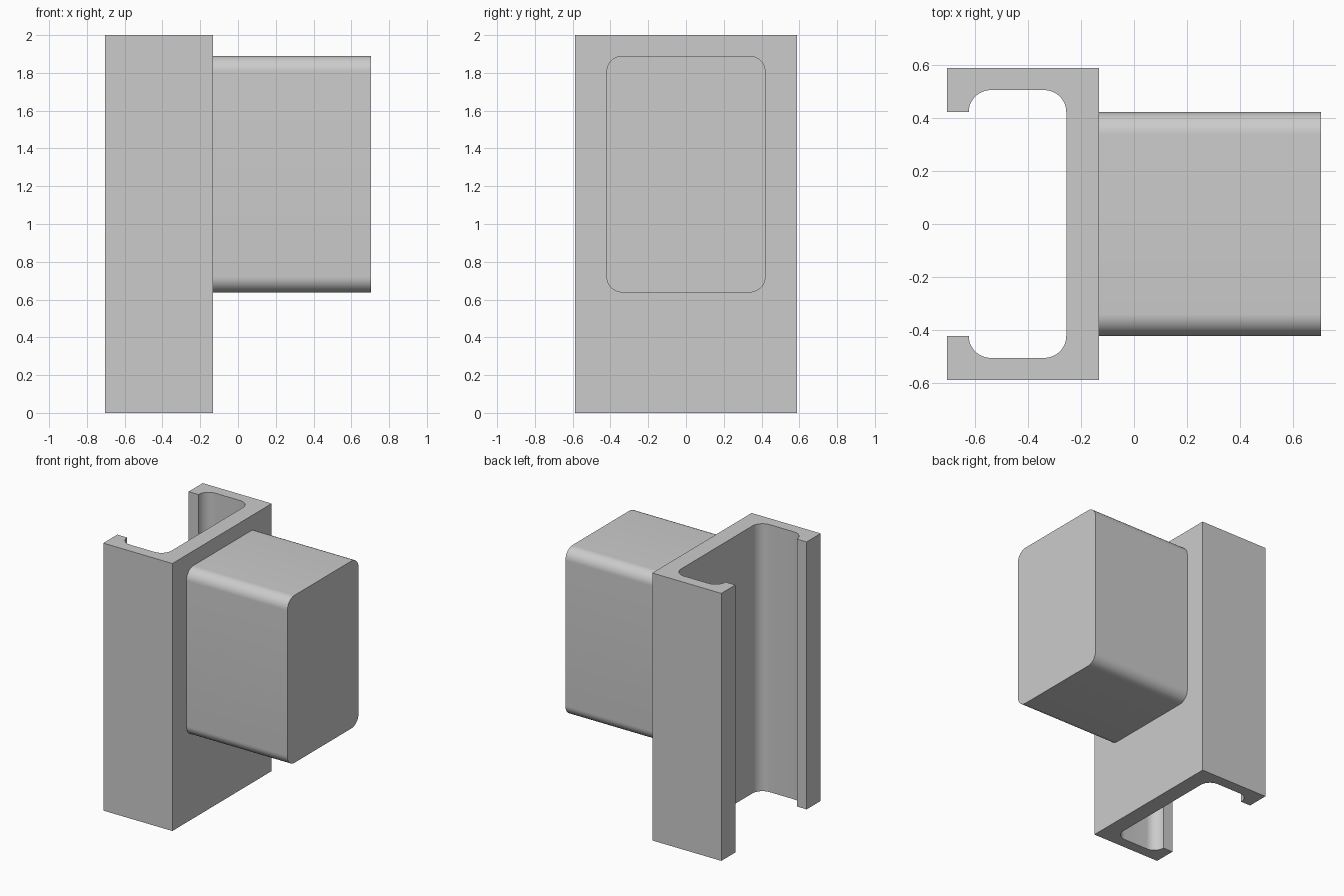
import bpy
import bmesh
from math import cos, sin, pi, radians
from mathutils import Vector

cube = bpy.data.objects.get("Cube")
if cube:
    bpy.data.objects.remove(cube, do_unlink=True)

grey = bpy.data.materials.new("light grey")
grey.use_nodes = True
colour = (0.6, 0.6, 0.6, 1)
grey.diffuse_color = colour
grey.node_tree.nodes["Principled BSDF"].inputs["Base Color"].default_value = colour

RADIUS = 0.083
STEPS = 12


def arc(cx, cy, start, sweep):
    """Points of a quarter fillet around a centre."""
    return [(cx + RADIUS * cos(start + sweep * i / STEPS),
             cy + RADIUS * sin(start + sweep * i / STEPS)) for i in range(STEPS + 1)]


def extrude(name, points, direction):
    """Solid made by sweeping a closed flat outline along a vector."""
    bm = bmesh.new()
    face = bm.faces.new([bm.verts.new(p) for p in points])
    result = bmesh.ops.extrude_face_region(bm, geom=[face], use_keep_orig=True)
    top = [v for v in result["geom"] if isinstance(v, bmesh.types.BMVert)]
    bmesh.ops.translate(bm, verts=top, vec=Vector(direction))
    bmesh.ops.recalc_face_normals(bm, faces=bm.faces)
    mesh = bpy.data.meshes.new(name)
    bm.to_mesh(mesh)
    bm.free()
    mesh.materials.append(grey)
    obj = bpy.data.objects.new(name, mesh)
    bpy.context.collection.objects.link(obj)
    bpy.ops.object.select_all(action="DESELECT")
    obj.select_set(True)
    bpy.context.view_layer.objects.active = obj
    bpy.ops.object.shade_smooth_by_angle(angle=radians(30))
    return obj


# C-shaped channel: half outline from the outer wall round to the inner wall
back, plate = -0.703, -0.132
lip, web = -0.622, -0.255
side, inner, mouth = 0.587, 0.504, 0.421
half = [(plate, side), (back, side), (back, mouth)]
half += arc(lip + RADIUS, inner - RADIUS, pi, -pi / 2)
half += arc(web - RADIUS, inner - RADIUS, pi / 2, -pi / 2)
outline = half + [(x, -y) for x, y in reversed(half)]
extrude("channel", [(x, y, 0) for x, y in outline], (0, 0, 2))

# Block with rounded long edges standing out from the channel
half_width, bottom, top = 0.421, 0.638, 1.89
hy, hz, mid = half_width - RADIUS, (top - bottom) / 2 - RADIUS, (top + bottom) / 2
section = []
for k, (sy, sz) in enumerate([(1, 1), (-1, 1), (-1, -1), (1, -1)]):
    section += arc(sy * hy, mid + sz * hz, k * pi / 2, pi / 2)
extrude("block", [(plate, y, z) for y, z in section], (0.703 - plate, 0, 0))
